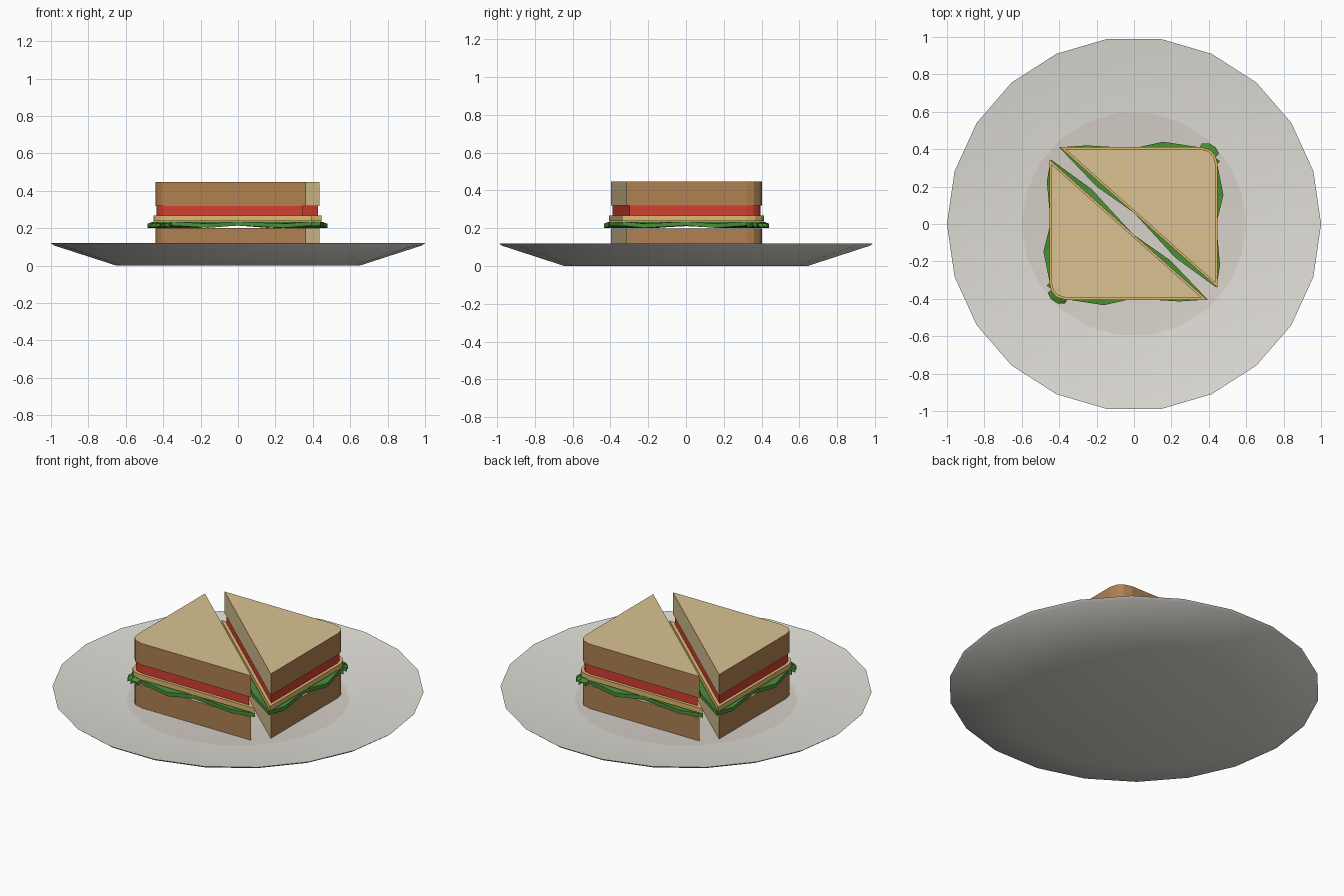
import bpy, bmesh, math
from mathutils import Vector

if "Cube" in bpy.data.objects:
    bpy.data.objects.remove(bpy.data.objects["Cube"])

PIVOT = Vector((-0.003, 0.003))


def material(name, rgb):
    m = bpy.data.materials.new(name)
    m.diffuse_color = (*rgb, 1)
    m.use_nodes = True
    m.node_tree.nodes["Principled BSDF"].inputs["Base Color"].default_value = m.diffuse_color
    return m


CRUMB = material("crumb", (0.70, 0.54, 0.29))
CRUST = material("crust", (0.43, 0.22, 0.08))
TOMATO = material("tomato", (0.65, 0.05, 0.03))
CHEESE = material("cheese", (0.74, 0.48, 0.16))
LETTUCE = material("lettuce", (0.07, 0.27, 0.04))
CHINA = material("china", (0.75, 0.73, 0.68))
WELL = material("plate_well", (0.68, 0.64, 0.58))


def link(bm, name, mats):
    bmesh.ops.recalc_face_normals(bm, faces=bm.faces)
    me = bpy.data.meshes.new(name)
    bm.to_mesh(me)
    bm.free()
    for m in mats:
        me.materials.append(m)
    ob = bpy.data.objects.new(name, me)
    bpy.context.collection.objects.link(ob)
    return ob


def offset(points, d):
    """Grow a counter-clockwise outline by d with mitred corners."""
    pts = [Vector(p) for p in points]
    out = []
    for i, p in enumerate(pts):
        a = (p - pts[i - 1]).normalized()
        b = (pts[(i + 1) % len(pts)] - p).normalized()
        na, nb = Vector((a.y, -a.x)), Vector((b.y, -b.x))
        out.append(p + (na + nb) * d / (1 + na.dot(nb)))
    return out


def slab(name, points, z0, z1, mats, turn, wave=0.0, crust=False):
    """Extruded outline; turn rotates it half a turn for the second half."""
    bm = bmesh.new()
    rings = []
    for z in (z0, z1):
        ring = []
        for i, p in enumerate(points):
            q = Vector(p)
            if turn:
                q = 2 * PIVOT - q
            ring.append(bm.verts.new((q.x, q.y, z + wave * (-1) ** i)))
        rings.append(ring)
    lo, hi = rings
    n = len(points)
    bm.faces.new(lo[::-1])
    bm.faces.new(hi)
    for i in range(n):
        j = (i + 1) % n
        f = bm.faces.new((lo[i], lo[j], hi[j], hi[i]))
        # first edge is the diagonal cut, so it shows crumb
        if crust and i > 0:
            f.material_index = 1
    bmesh.ops.triangulate(bm, faces=[f for f in bm.faces if len(f.verts) > 4])
    return link(bm, name, mats)


# Plate: 22-sided lathe profile (radius, height)
SIDES = 22
profile = [(0.65, 0.0), (0.985, 0.108), (1.0, 0.12), (0.60, 0.065)]
bm = bmesh.new()
rings = [[bm.verts.new((r * math.cos(2 * math.pi * k / SIDES),
                        r * math.sin(2 * math.pi * k / SIDES), z))
          for k in range(SIDES)] for r, z in profile]
for a, b in zip(rings, rings[1:]):
    for k in range(SIDES):
        j = (k + 1) % SIDES
        bm.faces.new((a[k], a[j], b[j], b[k]))
bm.faces.new(rings[0][::-1])
bm.faces.new(rings[-1]).material_index = 1
plate = link(bm, "plate", [CHINA, WELL])
bpy.context.view_layer.objects.active = plate
plate.select_set(True)
bpy.ops.object.shade_smooth_by_angle(angle=math.radians(30))

# Sandwich half outline: cut edge first, then the sides with a rounded corner
bread = [(-0.37, 0.402), (0.436, -0.315), (0.436, 0.32), (0.425, 0.36),
         (0.40, 0.388), (0.35, 0.402)]
# Ruffled leaf outline with a frilly corner
leaf = [(-0.40, 0.41), (-0.20, 0.20), (0.0, 0.06), (0.22, -0.18),
        (0.44, -0.34), (0.46, -0.22), (0.44, 0.0), (0.478, 0.155),
        (0.445, 0.32), (0.46, 0.335), (0.435, 0.355), (0.455, 0.375),
        (0.425, 0.38), (0.438, 0.408), (0.408, 0.395), (0.405, 0.43),
        (0.385, 0.405), (0.362, 0.43), (0.35, 0.41), (0.155, 0.44),
        (0.0, 0.405), (-0.25, 0.42)]

for side, turn in (("right", False), ("left", True)):
    slab(f"bottom_bread_{side}", bread, 0.065, 0.20, [CRUMB, CRUST], turn, crust=True)
    slab(f"lettuce_{side}", leaf, 0.208, 0.230, [LETTUCE], turn, wave=0.006)
    slab(f"cheese_{side}", offset(bread, 0.011), 0.238, 0.267, [CHEESE], turn)
    slab(f"tomato_{side}", offset(bread, -0.007), 0.267, 0.32, [TOMATO], turn)
    slab(f"top_bread_{side}", bread, 0.32, 0.448, [CRUMB, CRUST], turn, crust=True)
